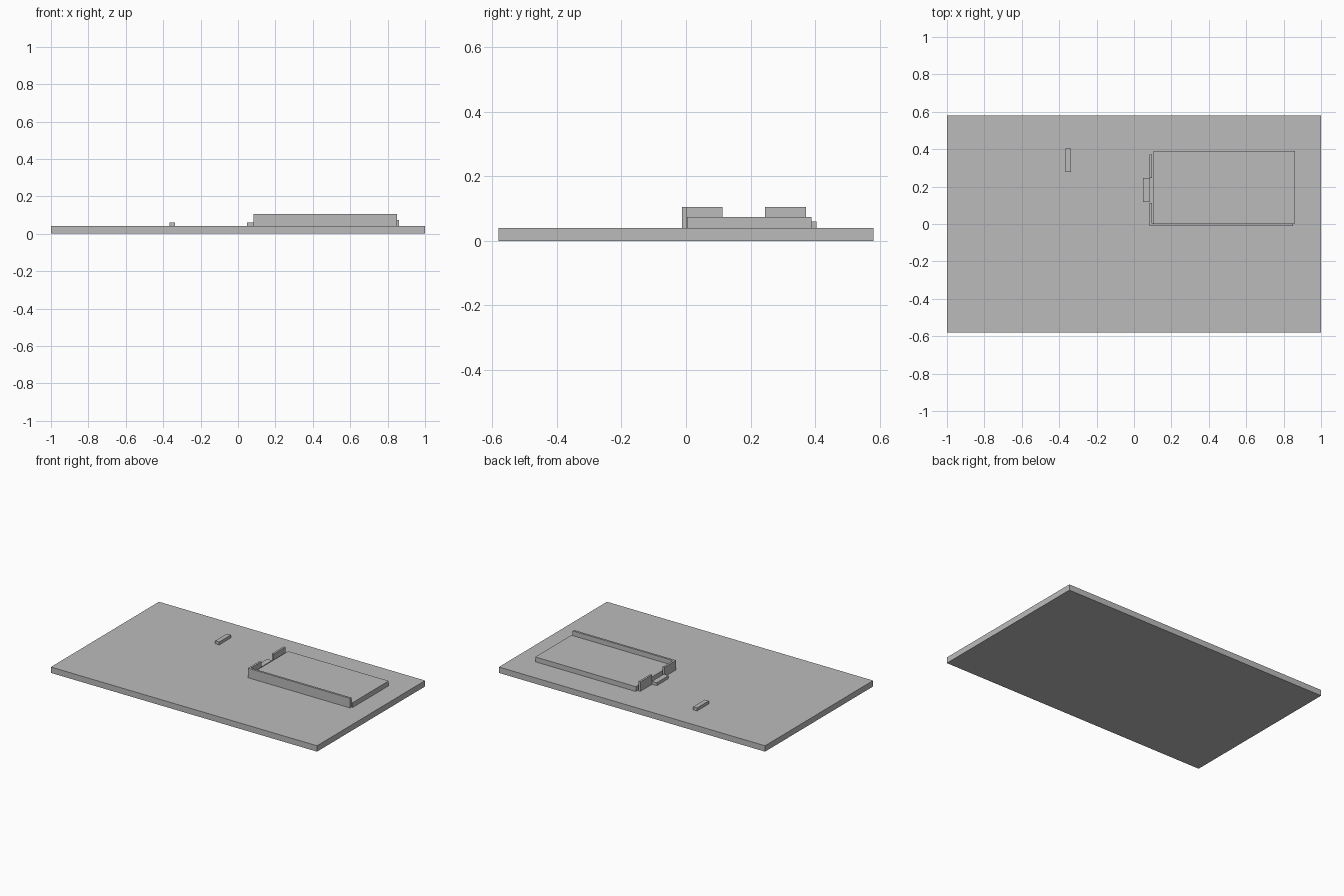
import bpy
import bmesh

cube = bpy.data.objects.get("Cube")
if cube:
    bpy.data.objects.remove(cube, do_unlink=True)

# One plain grey for the whole model
grey = bpy.data.materials.new("plain grey")
grey.use_nodes = True
colour = (0.5, 0.5, 0.5, 1)
grey.diffuse_color = colour
grey.node_tree.nodes["Principled BSDF"].inputs["Base Color"].default_value = colour

BASE_TOP = 0.04


def prism(name, outline, bottom, top):
    """Raise a flat outline (counter-clockwise) into a solid."""
    bm = bmesh.new()
    face = bm.faces.new([bm.verts.new((x, y, bottom)) for x, y in outline])
    raised = bmesh.ops.extrude_face_region(bm, geom=[face], use_keep_orig=True)
    verts = [v for v in raised["geom"] if isinstance(v, bmesh.types.BMVert)]
    bmesh.ops.translate(bm, verts=verts, vec=(0, 0, top - bottom))
    bmesh.ops.recalc_face_normals(bm, faces=bm.faces)
    mesh = bpy.data.meshes.new(name)
    bm.to_mesh(mesh)
    bm.free()
    mesh.materials.append(grey)
    obj = bpy.data.objects.new(name, mesh)
    bpy.context.collection.objects.link(obj)
    return obj


def block(name, x0, x1, y0, y1, bottom, top):
    return prism(name, [(x0, y0), (x1, y0), (x1, y1), (x0, y1)], bottom, top)


# Ground plate
block("base_plate", -1, 1, -0.58, 0.58, 0, BASE_TOP)

# Raised floor slab
block("floor_slab", 0.105, 0.86, 0.003, 0.389, BASE_TOP, 0.073)

# L-shaped wall: long front run and a short return on the right side
prism("corner_wall",
      [(0.083, -0.012), (0.85, -0.012), (0.85, 0.002),
       (0.096, 0.002), (0.096, 0.113), (0.083, 0.113)],
      BASE_TOP, 0.105)

# Separate wall beyond the entrance gap
block("side_wall", 0.083, 0.096, 0.245, 0.372, BASE_TOP, 0.105)

# Low step in the gap and the detached marker
block("entrance_step", 0.048, 0.085, 0.117, 0.245, BASE_TOP, 0.06)
block("detached_block", -0.366, -0.336, 0.278, 0.404, BASE_TOP, 0.06)
